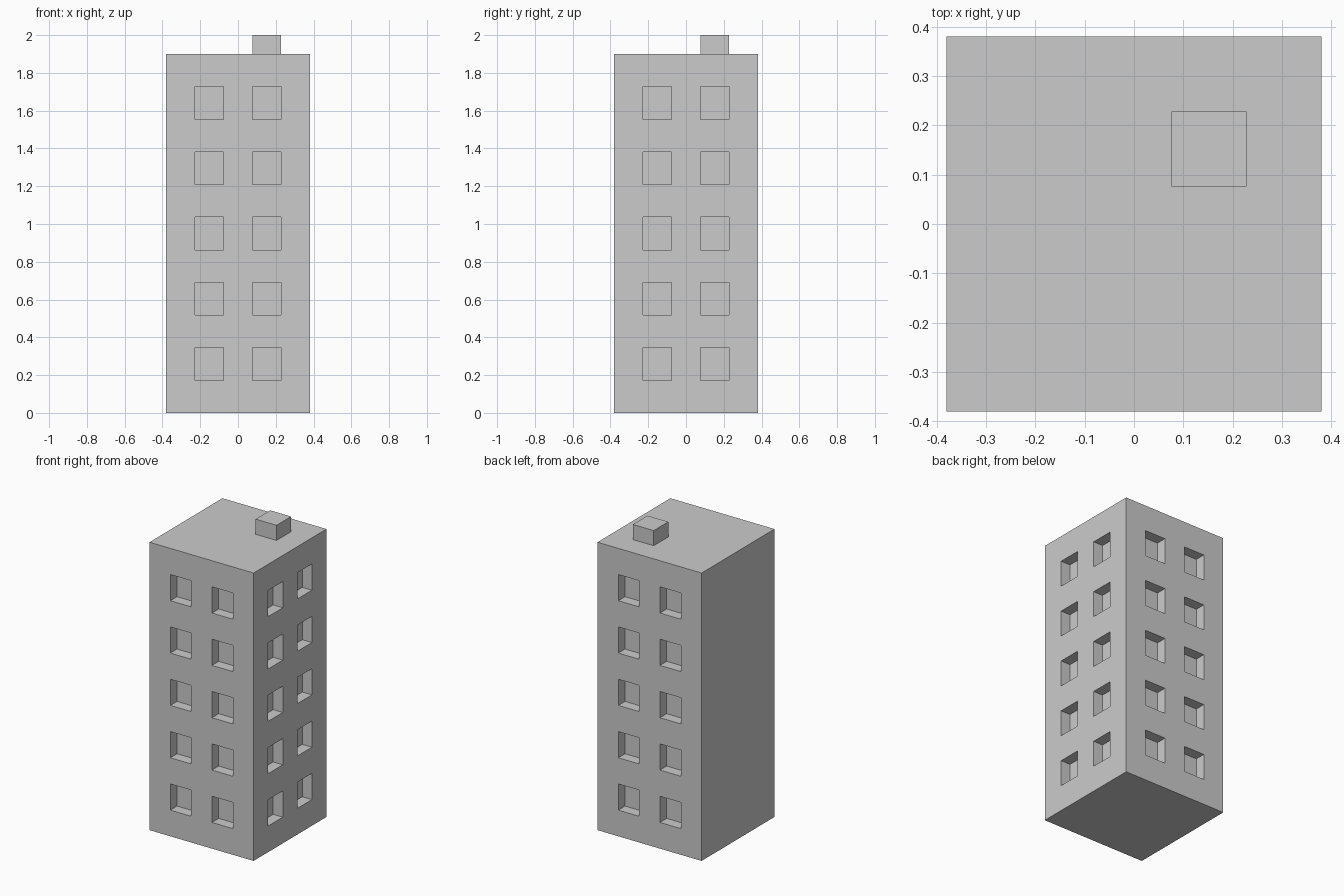
import bpy, bmesh
from mathutils import Vector, Matrix

if "Cube" in bpy.data.objects:
    bpy.data.objects.remove(bpy.data.objects["Cube"])

W, H = 0.76, 1.9            # tower width and height
COLS, ROWS = 5, 11          # facade grid: windows sit in the odd cells
DEPTH = 0.07                # window recess


def add_object(name, bm):
    mesh = bpy.data.meshes.new(name)
    bm.to_mesh(mesh)
    bm.free()
    ob = bpy.data.objects.new(name, mesh)
    bpy.context.collection.objects.link(ob)
    return ob


def box(center, size):
    bm = bmesh.new()
    bmesh.ops.create_cube(bm, size=1, matrix=Matrix.Translation(center) @ Matrix.Diagonal((*size, 1)))
    return bm


def slice_box(bm, co, normal):
    bmesh.ops.bisect_plane(bm, geom=bm.verts[:] + bm.edges[:] + bm.faces[:],
                           plane_co=co, plane_no=normal)


# Tower block, sliced into the facade grid
bm = box((0, 0, H / 2), (W, W, H))
for i in range(1, COLS):
    p = -W / 2 + i * W / COLS
    slice_box(bm, (p, 0, 0), (1, 0, 0))
    slice_box(bm, (0, p, 0), (0, 1, 0))
for i in range(1, ROWS):
    slice_box(bm, (0, 0, i * H / ROWS), (0, 0, 1))
bm.normal_update()

# Recessed windows on front, right and back; the left wall is blank
for normal in (Vector((0, -1, 0)), Vector((1, 0, 0)), Vector((0, 1, 0))):
    windows = []
    for f in bm.faces:
        if f.normal.dot(normal) < 0.9:
            continue
        c = f.calc_center_median()
        across = c.x if abs(normal.y) > 0.5 else c.y
        col = int((across + W / 2) / (W / COLS))
        row = int(c.z / (H / ROWS))
        if col % 2 and row % 2:
            windows.append(f)
    panes = bmesh.ops.extrude_discrete_faces(bm, faces=windows)["faces"]
    bmesh.ops.translate(bm, verts=list({v for f in panes for v in f.verts}), vec=-normal * DEPTH)
add_object("tower", bm)

# Small rooftop hut
s = W / COLS
add_object("roof_hut", box((s, s, H + 0.05), (s, s, 0.1)))
